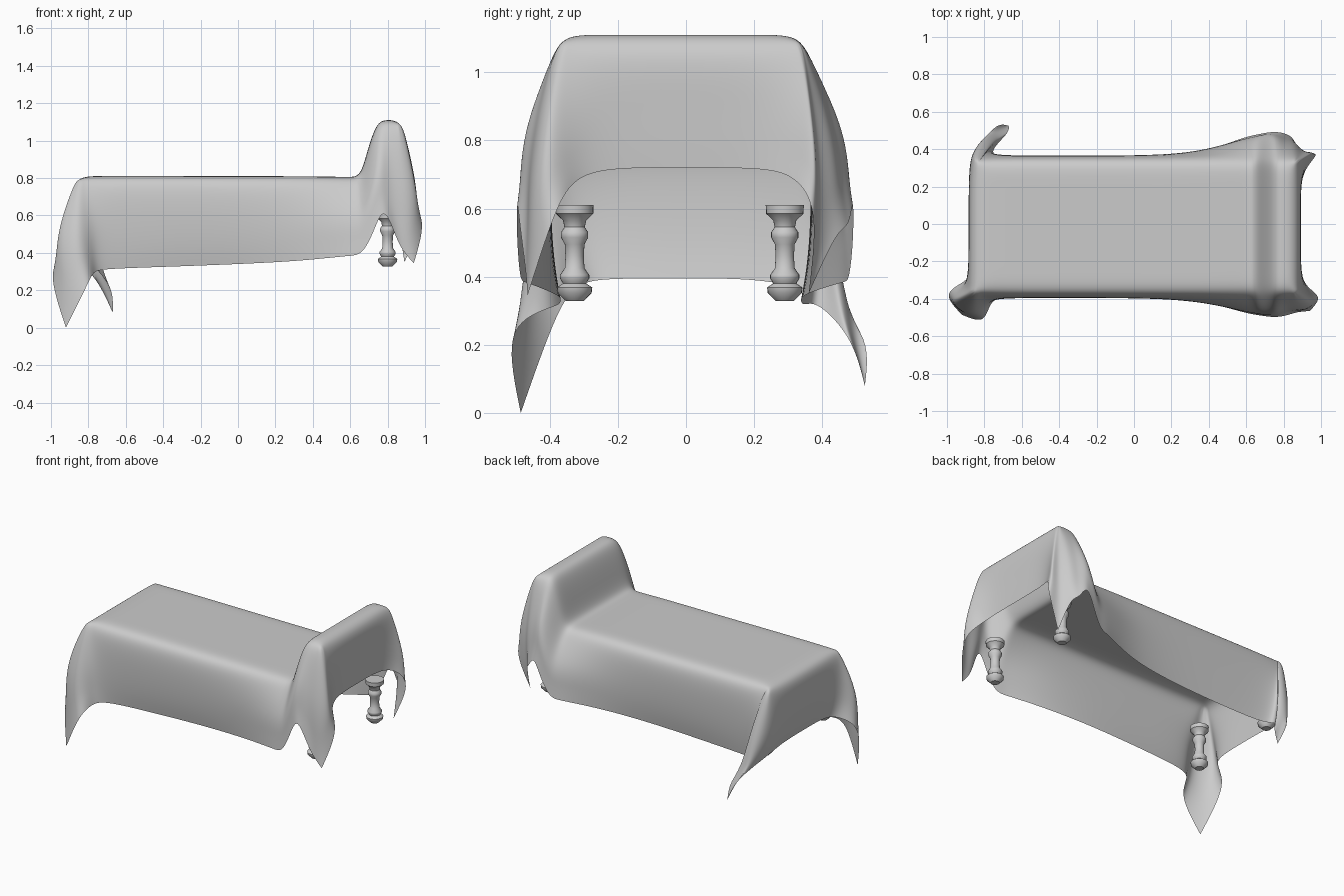
import bpy, bmesh, math
from mathutils import Vector

if "Cube" in bpy.data.objects:
    bpy.data.objects.remove(bpy.data.objects["Cube"])

YF, YB = -0.35, 0.32          # front / back edge lines of the flat top
COLS = [YF, -0.25, -0.015, 0.22, YB]

# rows along the length: x, top z, side bulge, hem x, hem bulge, hem z
ROWS = [
    (-.72, .812, .00, -.72, -.02, .315),
    (-.40, .812, .00, -.40, -.03, .325),
    (0.00, .810, .00, 0.00, -.03, .340),
    (0.30, .810, .015, 0.30, .00, .355),
    (0.50, .808, .05, 0.50, .05, .375),
    (0.60, .805, .07, 0.60, .08, .385),
    (.655, .810, .08, .665, .09, .390),
    (.690, .940, .09, .725, .10, .51),
    (.740, 1.10, .08, .775, .10, .65),
    (.795, 1.112, .06, .825, .09, .54),
]
FOOT, HEAD = (-.84, .81), (.85, 1.108)

# corner folds: (middle point, hem point) pairs, None-free, tip = lowest hem point
HEAD_FRONT = [((.86, -.46, .77), (.87, -.47, .42)),
              ((.92, -.46, .72), (.94, -.465, .345)),
              ((.965, -.42, .76), (1.01, -.39, .58)),
              ((.92, -.35, .82), (.92, -.34, .68))]
HEAD_BACK = [((.925, .34, .84), (.93, .32, .70)),
             ((.965, .39, .78), (1.00, .39, .60)),
             ((.91, .385, .74), (.89, .36, .35)),
             ((.865, .44, .78), (.86, .45, .55))]
FOOT_BACK = [((-.80, .39, .55), (-.78, .385, .33)),
             ((-.75, .42, .50), (-.665, .49, .22)),
             ((-.78, .46, .45), (-.67, .525, .08)),
             ((-.84, .43, .50), (-.74, .545, .24)),
             ((-.88, .36, .55), (-.85, .37, .36))]
FOOT_FRONT = [((-.91, -.35, .57), (-.90, -.31, .38)),
              ((-.975, -.41, .56), (-1.03, -.37, .33)),
              ((-.94, -.46, .45), (-.92, -.485, .0)),
              ((-.86, -.48, .50), (-.80, -.535, .24)),
              ((-.79, -.42, .55), (-.775, -.43, .30))]


def build_cloth():
    bm = bmesh.new()
    crease = bm.verts.layers.float.new("crease_vert")
    # flat top with the raised end
    tops = [FOOT] + [r[:2] for r in ROWS] + [HEAD]
    grid = [[bm.verts.new((x, y, z)) for y in COLS] for x, z in tops]
    for a, b in zip(grid, grid[1:]):
        for j in range(len(COLS) - 1):
            bm.faces.new((a[j], b[j], b[j + 1], a[j + 1]))

    # stations around the rim: (edge vertex, middle, hem, is_tip)
    stations = []

    def side(col, sign):
        out = []
        for g, (x, z, mb, hx, hb, hz) in zip(grid[1:-1], ROWS):
            k = 1.25 if sign > 0 and hb > 0 else 1
            e = g[col]
            y0 = e.co.y + sign * .047
            m = Vector(((x + hx) / 2, y0 + sign * mb * k, (z + hz) / 2))
            out.append((e, m, Vector((hx, y0 + sign * hb * k, hz)), False))
        return out

    def corner(e, folds):
        low = min(h[2] for _, h in folds)
        return [(e, Vector(m), Vector(h), h[2] == low) for m, h in folds]

    def end(row, mx, mz, hx, hz):
        return [(e, Vector((mx, e.co.y, mz)), Vector((hx, e.co.y, hz)), False)
                for e in row[1:-1]]

    stations += side(0, -1)
    stations += corner(grid[-1][0], HEAD_FRONT)
    stations += end(grid[-1], .89, .90, .885, .72)
    stations += corner(grid[-1][-1], HEAD_BACK)
    stations += side(-1, 1)[::-1]
    stations += corner(grid[0][-1], FOOT_BACK)
    stations += end(grid[0], -.885, .6, -.855, .395)[::-1]
    stations += corner(grid[0][0], FOOT_FRONT)

    # hanging drop at every station: edge, shoulder, middle, low, hem
    drops = []
    for e, m, h, tip in stations:
        d = Vector((m.x - e.co.x, m.y - e.co.y, 0)).normalized()
        s = e.co + d * .045 + Vector((0, 0, -.05))
        low = Vector((m.x * .6 + h.x * .4, m.y * .6 + h.y * .4, m.z * .4 + h.z * .6))
        drop = [e] + [bm.verts.new(p) for p in (s, m, low, h)]
        if tip:
            drop[-1][crease] = 1.0
        drops.append(drop)
    for a, b in zip(drops, drops[1:] + drops[:1]):
        for i in range(4):
            quad = [a[i], a[i + 1], b[i + 1], b[i]]
            bm.faces.new(list(dict.fromkeys(quad)))
    bmesh.ops.recalc_face_normals(bm, faces=bm.faces)
    if grid and bm.faces[:][0].normal.z < 0:
        bmesh.ops.reverse_faces(bm, faces=bm.faces)
    for f in bm.faces:
        f.smooth = True
    me = bpy.data.meshes.new("draped_cloth")
    bm.to_mesh(me)
    bm.free()
    ob = bpy.data.objects.new("draped_cloth", me)
    bpy.context.collection.objects.link(ob)
    sub = ob.modifiers.new("smooth", 'SUBSURF')
    sub.levels = sub.render_levels = 3


# turned leg profile: radius, z
LEG = [(0, .61), (.056, .61), (.055, .585), (.034, .565), (.030, .545), (.040, .53),
       (.040, .515), (.029, .495), (.027, .46), (.029, .425), (.043, .405), (.043, .395),
       (.034, .38), (.052, .368), (.050, .352), (.026, .328), (0, .328)]


def build_leg(name, x, y, n=24):
    bm = bmesh.new()
    rings = []
    for r, z in LEG:
        if r == 0:
            rings.append([bm.verts.new((x, y, z))] * n)
        else:
            rings.append([bm.verts.new((x + r * math.cos(t * math.tau / n),
                                        y + r * math.sin(t * math.tau / n), z))
                          for t in range(n)])
    for a, b in zip(rings, rings[1:]):
        for i in range(n):
            j = (i + 1) % n
            bm.faces.new(list(dict.fromkeys([a[i], b[i], b[j], a[j]])))
    bmesh.ops.recalc_face_normals(bm, faces=bm.faces)
    me = bpy.data.meshes.new(name)
    bm.to_mesh(me)
    bm.free()
    ob = bpy.data.objects.new(name, me)
    bpy.context.collection.objects.link(ob)
    bpy.ops.object.select_all(action='DESELECT')
    ob.select_set(True)
    bpy.context.view_layer.objects.active = ob
    bpy.ops.object.shade_smooth_by_angle(angle=math.radians(40))


build_cloth()
for end_name, x in (("head", .80), ("foot", -.78)):
    for side_name, y in (("front", -.327), ("back", .29)):
        build_leg(f"{end_name}_{side_name}_leg", x, y)
